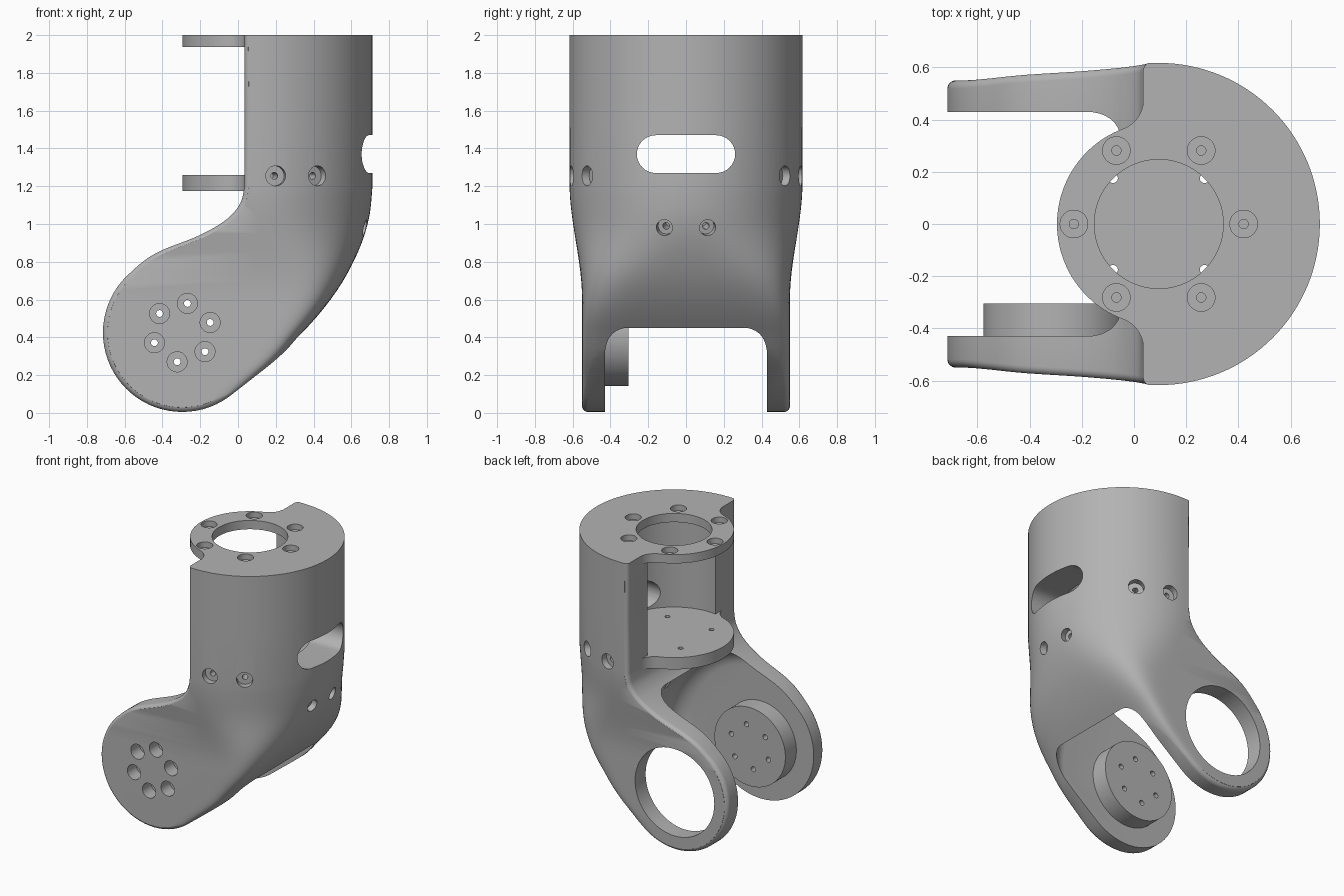
import bpy, bmesh
from math import sin, cos, pi, radians, sqrt, atan2
from mathutils import Vector

if "Cube" in bpy.data.objects:
    bpy.data.objects.remove(bpy.data.objects["Cube"], do_unlink=True)

grey = bpy.data.materials.new("plain grey")
grey.use_nodes = True
grey.diffuse_color = (0.45, 0.45, 0.45, 1)
grey.node_tree.nodes["Principled BSDF"].inputs["Base Color"].default_value = (0.45, 0.45, 0.45, 1)

AXIS_X, RADIUS, DISC = 0.095, 0.617, 0.39      # upright tube
PIVOT_X, PIVOT_Z, LOBE = -0.295, 0.425, 0.42   # lower joint
FACE_X = 0.035                                 # flat open side


# ---------- helpers ----------
def skin(bm, rings):
    """Bridge closed rings of points and cap both ends."""
    rows = [[bm.verts.new(p) for p in ring] for ring in rings]
    n = len(rows[0])
    for a, b in zip(rows, rows[1:]):
        for i in range(n):
            j = (i + 1) % n
            bm.faces.new((a[i], a[j], b[j], b[i]))
    bm.faces.new(rows[0][::-1])
    bm.faces.new(rows[-1])


def finish(bm, name):
    bmesh.ops.recalc_face_normals(bm, faces=bm.faces)
    mesh = bpy.data.meshes.new(name)
    bm.to_mesh(mesh)
    bm.free()
    ob = bpy.data.objects.new(name, mesh)
    bpy.context.collection.objects.link(ob)
    mesh.materials.append(grey)
    return ob


def loft(name, rings):
    bm = bmesh.new()
    skin(bm, rings)
    return finish(bm, name)


def lathe_rings(start, direction, profile, segs=48):
    """Rings of (radius, distance) around a line."""
    d = Vector(direction).normalized()
    u = d.orthogonal().normalized()
    v = d.cross(u)
    return [[Vector(start) + d * h + (u * cos(2 * pi * k / segs) + v * sin(2 * pi * k / segs)) * r
             for k in range(segs)] for r, h in profile]


def combine(target, tool, op):
    mod = target.modifiers.new(op, "BOOLEAN")
    mod.operation, mod.solver, mod.object = op, "EXACT", tool
    bpy.context.view_layer.objects.active = target
    bpy.ops.object.modifier_apply(modifier=mod.name)
    bpy.data.objects.remove(tool, do_unlink=True)


def smooth_path(pts, steps=6):
    """Catmull-Rom curve through points."""
    p = [Vector(q) for q in pts]
    p = [p[0] * 2 - p[1]] + p + [p[-1] * 2 - p[-2]]
    out = []
    for a, b, c, d in zip(p, p[1:], p[2:], p[3:]):
        for k in range(steps):
            t = k / steps
            out.append(0.5 * (2 * b + (c - a) * t + (2 * a - 5 * b + 4 * c - d) * t * t
                              + (3 * b - a - 3 * c + d) * t ** 3))
    return out + [p[-2]]


def ease(t):
    t = min(1, max(0, t))
    return t * t * (3 - 2 * t)


def half_width(z):
    return 0.55 + 0.067 * ease((z - 0.6) / 0.62)


# ---------- side outline ----------
shoulder = smooth_path([(FACE_X, 1.2), (0.012, 1.11), (-0.06, 1.025), (-0.2, 0.942),
                        (-0.4, 0.862), (-0.5, 0.803), (-0.592, 0.722)])
lobe = [Vector((PIVOT_X + LOBE * cos(radians(a)), PIVOT_Z + LOBE * sin(radians(a))))
        for a in range(140, 311, 5)]
spine = smooth_path([(-0.25, -0.1), (-0.03, 0.1), (0.2, 0.285), (0.355, 0.44), (0.475, 0.58),
                     (0.575, 0.73), (0.655, 0.9), (0.697, 1.05), (0.712, 1.2)])


def back_x(z):
    for a, b in zip(spine, spine[1:]):
        if z <= b.y:
            return a.x + (b.x - a.x) * (z - a.y) / (b.y - a.y)
    return spine[-1].x


outline = [Vector((FACE_X, 2.2)), Vector((FACE_X, 1.6))] + shoulder + lobe
outline += [p + Vector((0.004, 0)) for p in spine if p.y > 0.2]
outline += [Vector((0.73, 1.6)), Vector((0.73, 2.2))]
count = len(outline)
inward = []
for i in range(count):
    t = (outline[(i + 1) % count] - outline[i - 1]).normalized()
    inward.append(Vector((-t.y, t.x)))


def outline_ring(inset, y_of_z):
    return [(p.x + n.x * inset, y_of_z(p.y), p.y + n.y * inset) for p, n in zip(outline, inward)]


# Outline extruded sideways with rounded rims
ROUND = 0.032
sides = [outline_ring(ROUND * (1 - cos(a)), lambda z, a=a: half_width(z) - ROUND * (1 - sin(a)))
         for a in [radians(15 * k) for k in range(6)]]
sides += [outline_ring(ROUND, lambda z: half_width(z) + 0.02), outline_ring(ROUND, lambda z: 0.8)]
mirrored = [[(x, -y, z) for x, y, z in ring] for ring in reversed(sides)]
body = loft("arm_link_body", mirrored + sides)

# Rounded back: tube sections turning squarer towards the fork
sections = []
for z in [-0.1 + 0.05 * k for k in range(27)] + [1.6, 2.1]:
    t = ease((1.2 - z) / 1.0)
    n, a, w = 2 + 8 * t * t, RADIUS - 0.32 * t, half_width(z)
    cx = back_x(z) + 0.05 * max(0, 0.4 - z) / 0.4 - a
    ring = [(-0.9, -w, z)]
    for k in range(65):
        th = -pi / 2 + pi * k / 64
        s = sin(th)
        ring.append((cx + a * max(0, cos(th)) ** (2 / n), w * (1 if s > 0 else -1) * abs(s) ** (2 / n), z))
    sections.append(ring + [(-0.9, w, z)])
combine(body, loft("back_shape", sections), "INTERSECT")

# Joint clearance between the fork arms
GAP, CLEAR, FILLET = 0.43, 0.66, 0.125
corner = [(CLEAR - FILLET * (1 - cos(a)), GAP - FILLET * (1 - sin(a)))
          for a in [radians(10 * k) for k in range(10)]]
profile = [(r, -h) for r, h in reversed(corner)] + corner
combine(body, loft("fork_gap", lathe_rings((PIVOT_X, 0, PIVOT_Z), (0, 1, 0), profile, 128)), "DIFFERENCE")

# Hollow inside the tube
combine(body, loft("tube_hollow", lathe_rings((AXIS_X, 0, 0), (0, 0, 1), [(DISC, 1.22), (DISC, 1.96)], 96)),
        "DIFFERENCE")

# Top flange and lower plate: disc with filleted roots
BLEND = 0.12
fx = FACE_X - BLEND
fy = sqrt((DISC + BLEND) ** 2 - (fx - AXIS_X) ** 2)
root = atan2(fy, fx - AXIS_X)
edge = [(0.5, 0.3), (0.3, 0.47)]
for k in range(13):
    a = (root - pi) * k / 12
    edge.append((fx + 0.001 + BLEND * cos(a), fy + BLEND * sin(a)))
for k in range(1, 25):
    a = root + (pi - root) * k / 24
    edge.append((AXIS_X + DISC * cos(a), DISC * sin(a)))
edge += [(x, -y) for x, y in reversed(edge[:-1])]
for name, low, high in (("lower_plate", 1.175, 1.26), ("top_flange", 1.937, 2.05)):
    combine(body, loft(name, [[(x, y, z) for x, y in edge] for z in (low, high)]), "UNION")

# Round hub on the front arm
combine(body, loft("hub", lathe_rings((PIVOT_X, 0, PIVOT_Z), (0, 1, 0), [(0.282, -0.45), (0.282, -0.305)], 96)),
        "UNION")

# Trim the top flat
combine(body, loft("top_trim", [[(-2, -2, z), (2, -2, z), (2, 2, z), (-2, 2, z)] for z in (2.0, 2.5)]),
        "DIFFERENCE")

# Bearing hole in the back arm, flange opening, oblong window
cut = bmesh.new()
skin(cut, lathe_rings((PIVOT_X, 0, PIVOT_Z), (0, 1, 0), [(0.315, 0.36), (0.315, 0.8)], 96))
skin(cut, lathe_rings((AXIS_X, 0, 0), (0, 0, 1), [(0.247, 1.9), (0.247, 2.2)], 96))
window = []
for k in range(34):
    a = -pi / 2 + pi * (k if k < 17 else k - 1) / 16
    window.append(((0.16 if k < 17 else -0.16) + 0.1 * cos(a), 1.37 + 0.1 * sin(a)))
skin(cut, [[(x, y, z) for y, z in window] for x in (0.25, 0.9)])
combine(body, finish(cut, "openings"), "DIFFERENCE")

# Counterbored screw holes
bores = bmesh.new()


def bore(start, direction, depth, length, head=0.053, shank=0.018):
    skin(bores, lathe_rings(start, direction, [(head, 0), (head, depth), (shank, depth), (shank, length)], 28))


for k in range(6):
    a = pi / 3 * k
    bore((AXIS_X + 0.325 * cos(a), 0.325 * sin(a), 2.1), (0, 0, -1), 0.14, 0.2)
    a += radians(20)
    bore((PIVOT_X + 0.157 * cos(a), -0.65, PIVOT_Z + 0.157 * sin(a)), (0, 1, 0), 0.2, 0.4)
for side in (-1, 1):
    for a in (radians(9.8), radians(31.8)):
        out = Vector((sin(a), side * cos(a), 0))
        bore(Vector((AXIS_X, 0, 1.255)) + out * 0.68, -out, 0.11, 0.25)
    out = Vector((1, side * 0.2, -0.2)).normalized()
    bore(Vector((0.675, side * 0.115, 0.98)) + out * 0.06, -out, 0.11, 0.2, 0.043)
    for x in (-0.175, 0.175):
        skin(bores, lathe_rings((AXIS_X + x, side * 0.175, 0), (0, 0, 1), [(0.018, 0.6), (0.018, 1.4)], 20))
combine(body, finish(bores, "screw_holes"), "DIFFERENCE")

# Smooth shading with crisp edges
bpy.ops.object.select_all(action="DESELECT")
body.select_set(True)
bpy.context.view_layer.objects.active = body
bpy.ops.object.shade_smooth_by_angle(angle=radians(30))
